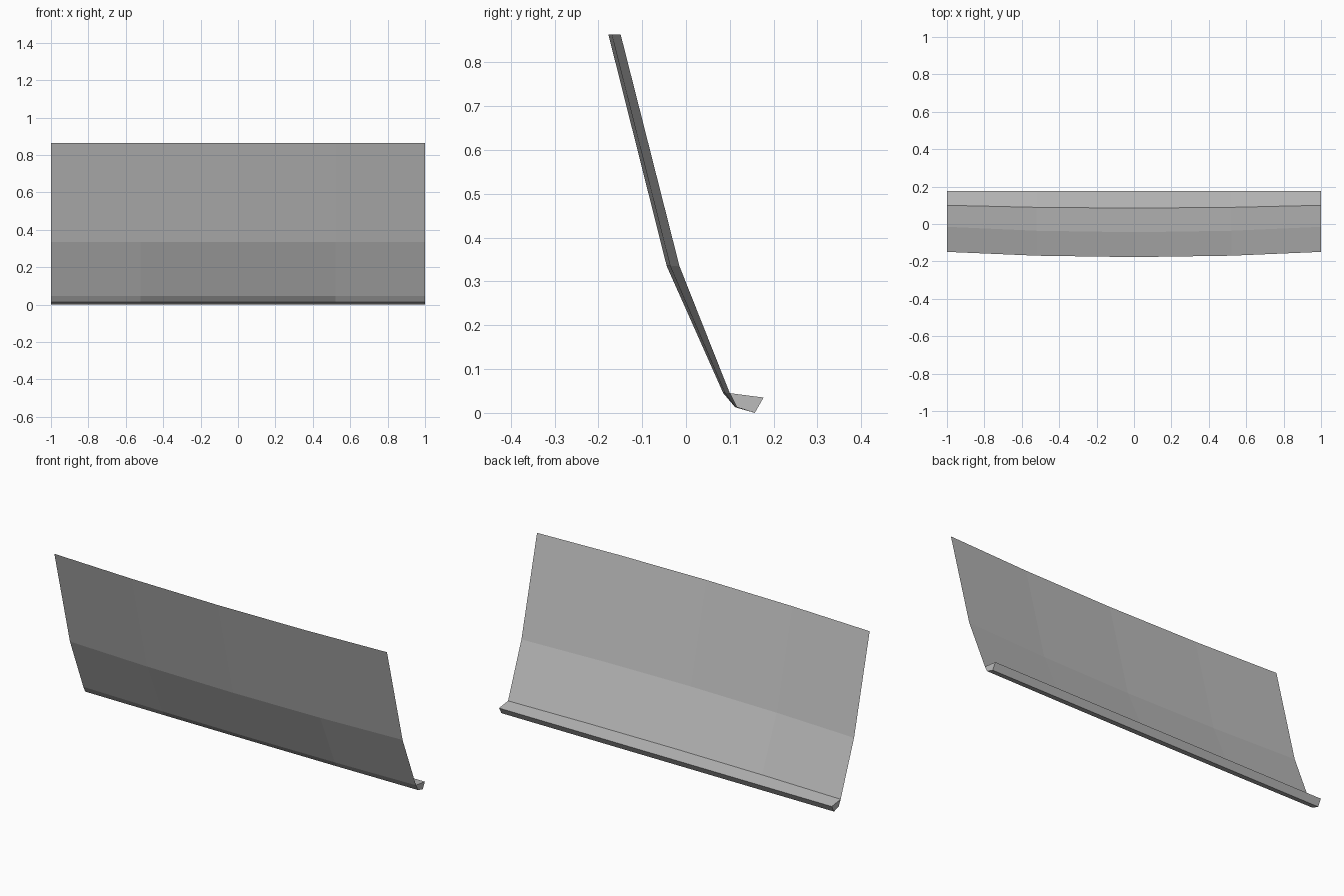
import bpy

if "Cube" in bpy.data.objects:
    bpy.data.objects.remove(bpy.data.objects["Cube"])

grey = bpy.data.materials.new("plain grey")
grey.diffuse_color = (0.5, 0.5, 0.5, 1)
grey.use_nodes = True
grey.node_tree.nodes["Principled BSDF"].inputs["Base Color"].default_value = grey.diffuse_color

XS = [-1, -0.52, 0, 0.52, 1]


def bowed(points):
    """Rows along x; each point is (centre y, z, set-back of the ends)."""
    return [[(x, y + bow * x * x, z) for x in XS] for y, z, bow in points]


def loft(name, rows, closed=False):
    n = len(XS)
    verts = [v for row in rows for v in row]
    faces = []
    count = len(rows) if closed else len(rows) - 1
    for r in range(count):
        a, b = r * n, ((r + 1) % len(rows)) * n
        for i in range(n - 1):
            faces.append((a + i, a + i + 1, b + i + 1, b + i))
    if closed:  # end caps
        faces.append([r * n for r in range(len(rows))])
        faces.append([r * n + n - 1 for r in reversed(range(len(rows)))])
    mesh = bpy.data.meshes.new(name)
    mesh.from_pydata(verts, [], faces)
    mesh.materials.append(grey)
    mesh.update()
    obj = bpy.data.objects.new(name, mesh)
    bpy.context.collection.objects.link(obj)
    return obj


# thin bowed sheet with one bend
loft("curved_blade", bowed([(0.085, 0.045, 0.015),
                            (-0.044, 0.335, 0.029),
                            (-0.177, 0.863, 0.028)]))

# solid lip along the bottom, straight at the back
loft("bottom_lip", bowed([(0.112, 0.013, 0.004),
                          (0.085, 0.045, 0.015),
                          (0.177, 0.035, 0.0),
                          (0.157, 0.0, 0.0)]), closed=True)
